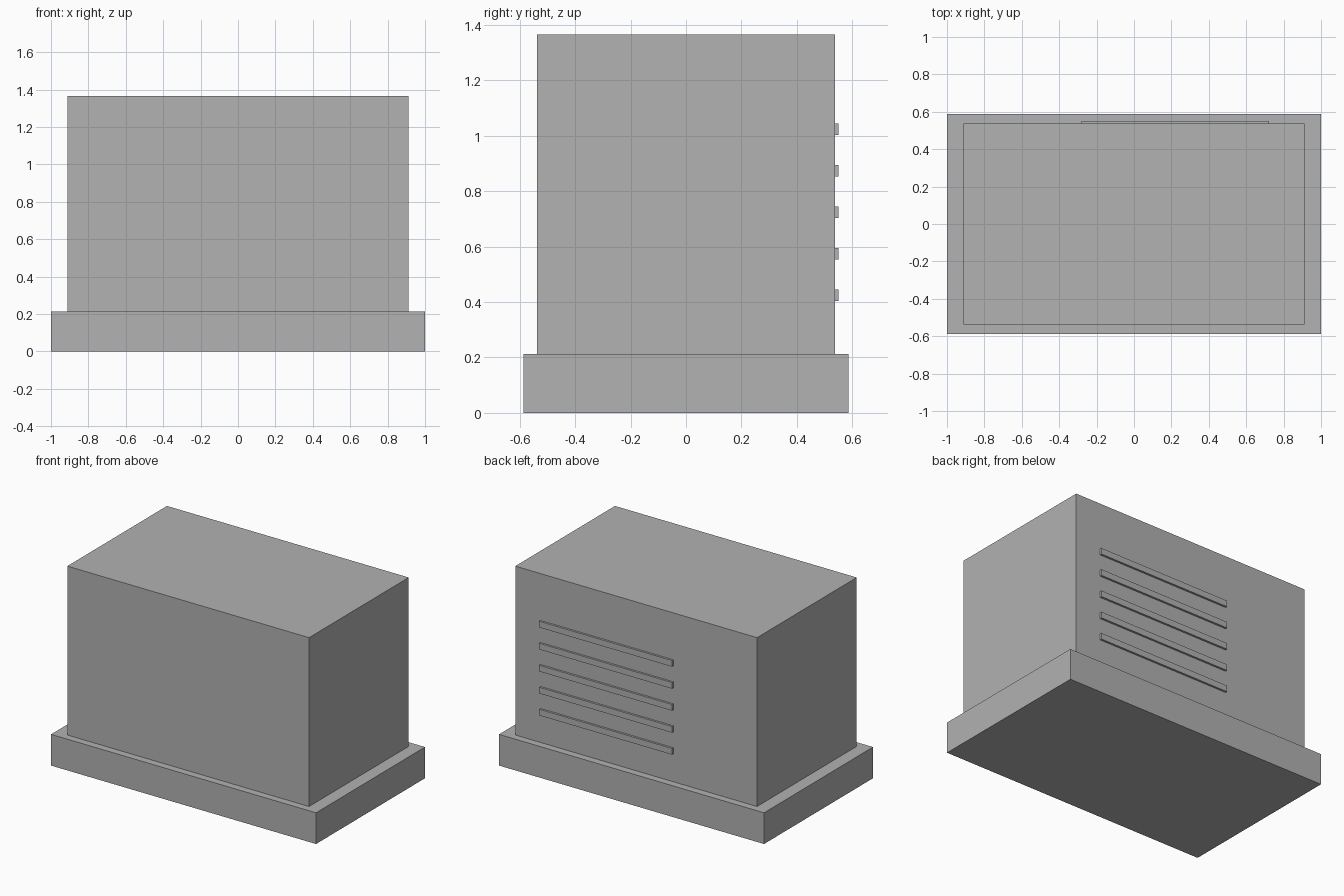
import bpy

cube = bpy.data.objects.get("Cube")
if cube:
    bpy.data.objects.remove(cube, do_unlink=True)

# Single painted metal colour
grey = bpy.data.materials.new("plain_grey")
grey.use_nodes = True
colour = (0.445, 0.445, 0.445, 1)
grey.diffuse_color = colour
grey.node_tree.nodes["Principled BSDF"].inputs["Base Color"].default_value = colour


def box(name, low, high):
    """Flat-faced box between two opposite corners."""
    bpy.ops.mesh.primitive_cube_add(size=1)
    obj = bpy.context.object
    obj.name = obj.data.name = name
    for v in obj.data.vertices:
        v.co = [h if c > 0 else l for c, l, h in zip(v.co, low, high)]
    obj.data.materials.append(grey)
    return obj


BASE_TOP = 0.213
BODY_BACK = 0.537

# Plinth and cabinet
box("base_plinth", (-1, -0.587, 0), (1, 0.587, BASE_TOP))
box("cabinet_body", (-0.912, -BODY_BACK, BASE_TOP), (0.912, BODY_BACK, 1.365))

# Raised vent slats on the back
for i in range(5):
    z = 0.424 + 0.15 * i
    box(f"vent_slat_{i + 1}", (-0.28, BODY_BACK - 0.01, z - 0.021),
        (0.722, BODY_BACK + 0.014, z + 0.021))
